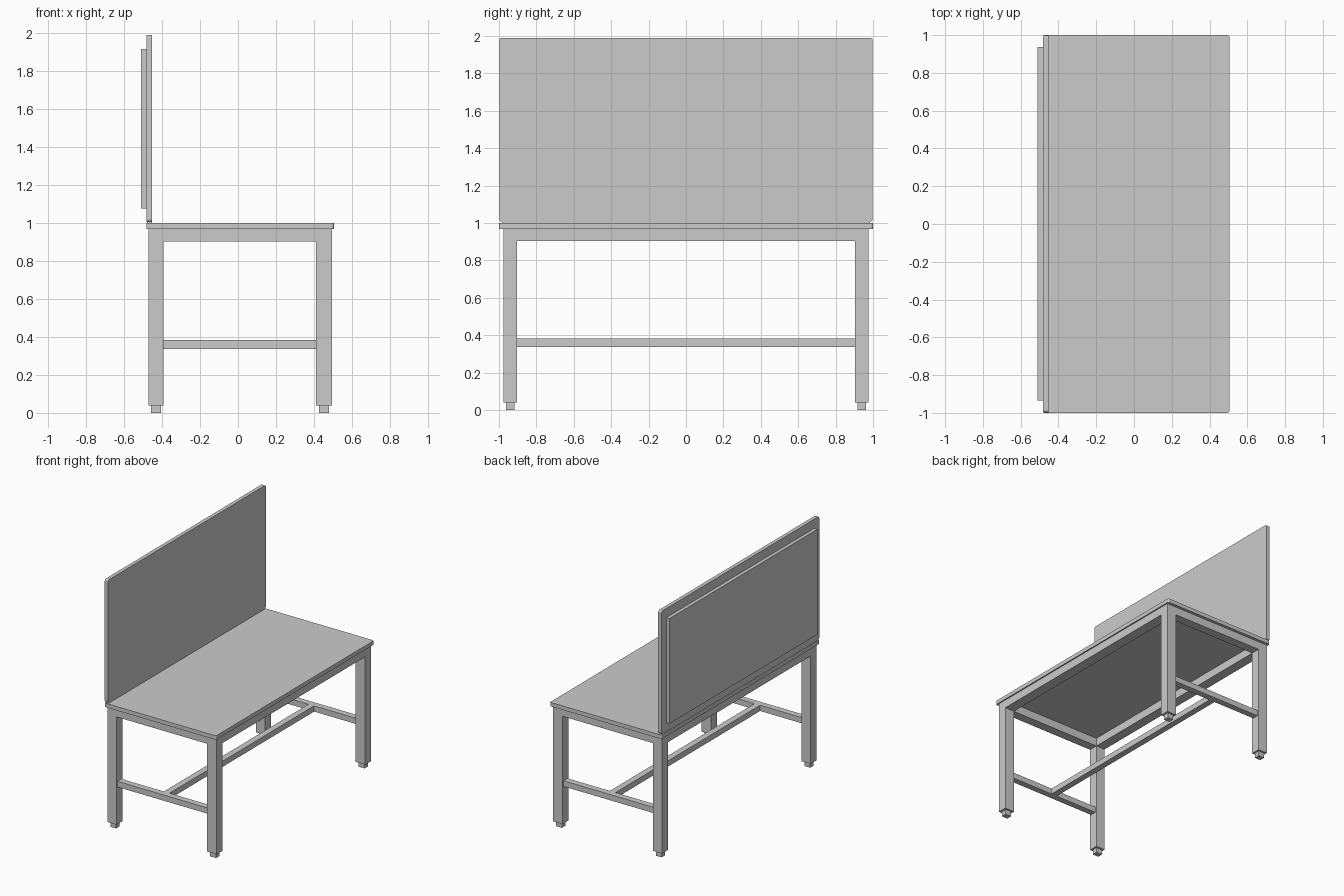
import bpy, bmesh

if "Cube" in bpy.data.objects:
    bpy.data.objects.remove(bpy.data.objects["Cube"])

# One plain grey for the whole desk
grey = bpy.data.materials.new("light_grey")
grey.diffuse_color = (0.6, 0.6, 0.6, 1)
grey.use_nodes = True
grey.node_tree.nodes["Principled BSDF"].inputs["Base Color"].default_value = grey.diffuse_color


def box(name, x, y, z, round_axis=None, radius=0.012):
    """Box from (min, max) ranges; edges along round_axis can be rounded."""
    lo, hi = zip(x, y, z)
    bm = bmesh.new()
    bmesh.ops.create_cube(bm, size=1)
    for v in bm.verts:
        v.co = [lo[i] if v.co[i] < 0 else hi[i] for i in range(3)]
    if round_axis is not None:
        edges = [e for e in bm.edges
                 if abs(e.verts[0].co[round_axis] - e.verts[1].co[round_axis]) > 1e-4]
        bmesh.ops.bevel(bm, geom=edges, offset=radius, segments=4,
                        profile=0.5, affect='EDGES')
    mesh = bpy.data.meshes.new(name)
    bm.to_mesh(mesh)
    bm.free()
    mesh.materials.append(grey)
    obj = bpy.data.objects.new(name, mesh)
    bpy.context.collection.objects.link(obj)
    return obj


def side_range(s, inner, outer):
    return (inner, outer) if s > 0 else (-outer, -inner)


# Worktop
box("worktop", (-0.482, 0.505), (-1, 1), (0.968, 1.0), 2)

# Upright board, its foot strip and the panel on its back
box("upright_board", (-0.482, -0.452), (-0.998, 0.998), (1.006, 1.99), 0, 0.015)
box("board_foot_strip", (-0.48, -0.454), (-0.985, 0.985), (0.998, 1.008))
box("back_panel", (-0.51, -0.48), (-0.935, 0.938), (1.075, 1.917))

# Legs with small square feet
leg_x = {"left": (-0.472, -0.392), "right": (0.41, 0.495)}
for side, (x0, x1) in leg_x.items():
    cx = (x0 + x1) / 2
    for s, end in ((-1, "front"), (1, "back")):
        box(f"{side}_{end}_leg", (x0, x1), side_range(s, 0.903, 0.977), (0.04, 0.968))
        box(f"{side}_{end}_foot", (cx - 0.026, cx + 0.026),
            side_range(s, 0.918, 0.962), (0, 0.042))
    # Long rail under the worktop
    box(f"{side}_top_rail", (x0, x1), (-0.903, 0.903), (0.903, 0.968))

# End rails and low end stretchers
for s, end in ((-1, "front"), (1, "back")):
    box(f"{end}_top_rail", (-0.392, 0.41), side_range(s, 0.903, 0.977), (0.903, 0.968))
    box(f"{end}_stretcher", (-0.392, 0.41), side_range(s, 0.915, 0.965), (0.337, 0.383))

# Long stretcher joining the two ends
box("long_stretcher", (-0.016, 0.034), (-0.915, 0.915), (0.337, 0.383))
